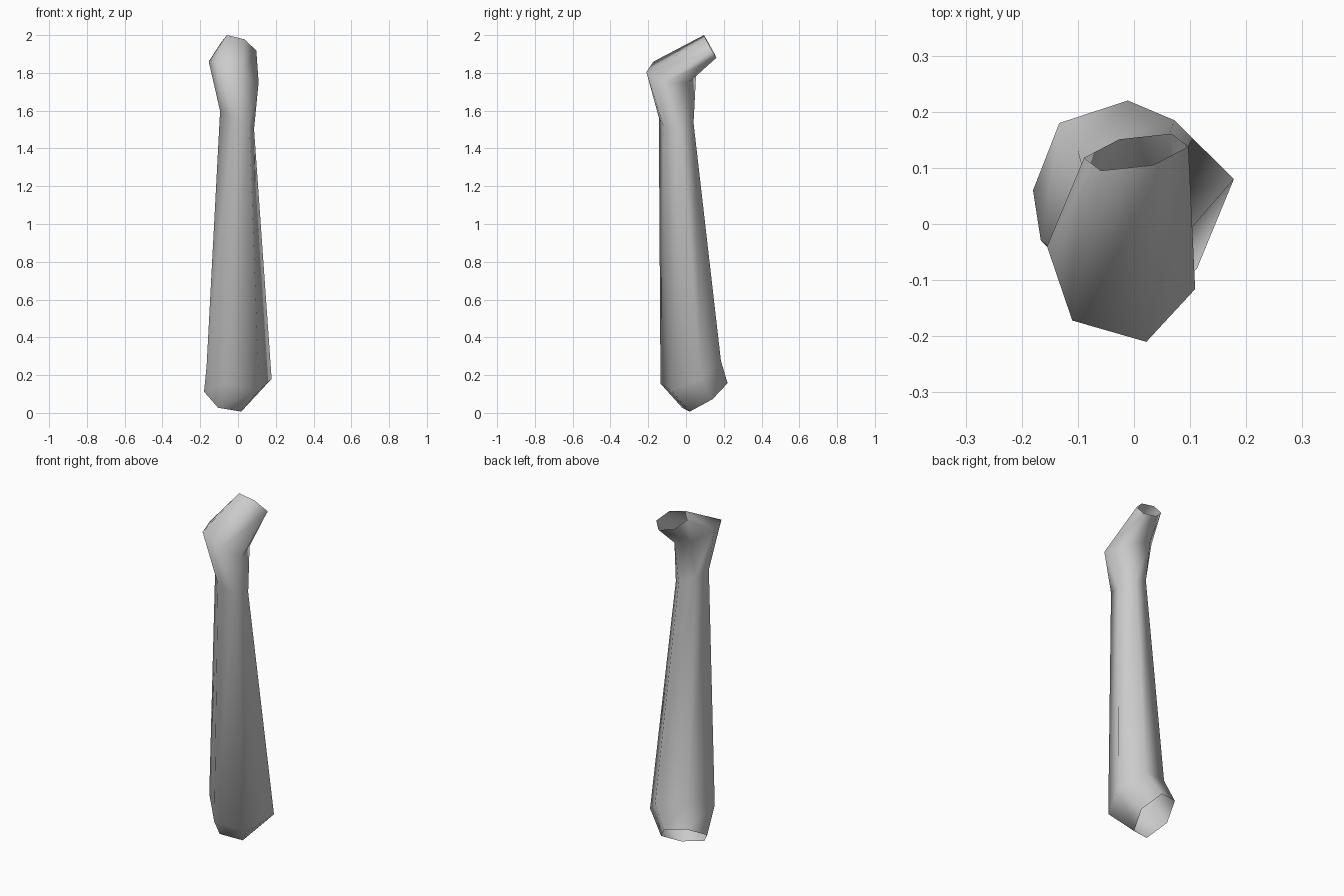
import bpy
import bmesh
from mathutils import Vector

if "Cube" in bpy.data.objects:
    bpy.data.objects.remove(bpy.data.objects["Cube"])

# Tilted six-sided rings, bottom to top: centre and two neighbouring spokes
RINGS = [
    ((-0.058, 0.10, 0.092), (-0.122, -0.04, 0.02), (-0.047, -0.12, -0.065)),
    ((0.006, 0.025, 0.215), (-0.172, -0.055, 0.035), (-0.066, -0.16, -0.06)),
    ((-0.005, -0.052, 1.55), (-0.090, -0.025, 0.048), (-0.025, -0.092, 0.015)),
    ((-0.023, -0.078, 1.805), (-0.132, 0.038, 0.055), (-0.087, -0.094, 0.055)),
    ((0.004, 0.128, 1.94), (-0.093, -0.01, 0.022), (-0.063, -0.033, 0.06)),
]


def hexagon(centre, a, b):
    """Six corners of a stretched hexagon; opposite spokes mirror each other."""
    c, a, b = Vector(centre), Vector(a), Vector(b)
    spokes = [a, b, b - a]
    return [c + s for s in spokes] + [c - s for s in spokes]


# Open bent tube, skinned between the rings
bm = bmesh.new()
loops = [[bm.verts.new(p) for p in hexagon(*ring)] for ring in RINGS]
for low, high in zip(loops, loops[1:]):
    for i in range(6):
        j = (i + 1) % 6
        face = bm.faces.new((low[i], low[j], high[j], high[i]))
        face.smooth = True
bm.normal_update()

mesh = bpy.data.meshes.new("bent_tube")
bm.to_mesh(mesh)
bm.free()
tube = bpy.data.objects.new("bent_tube", mesh)
bpy.context.collection.objects.link(tube)
